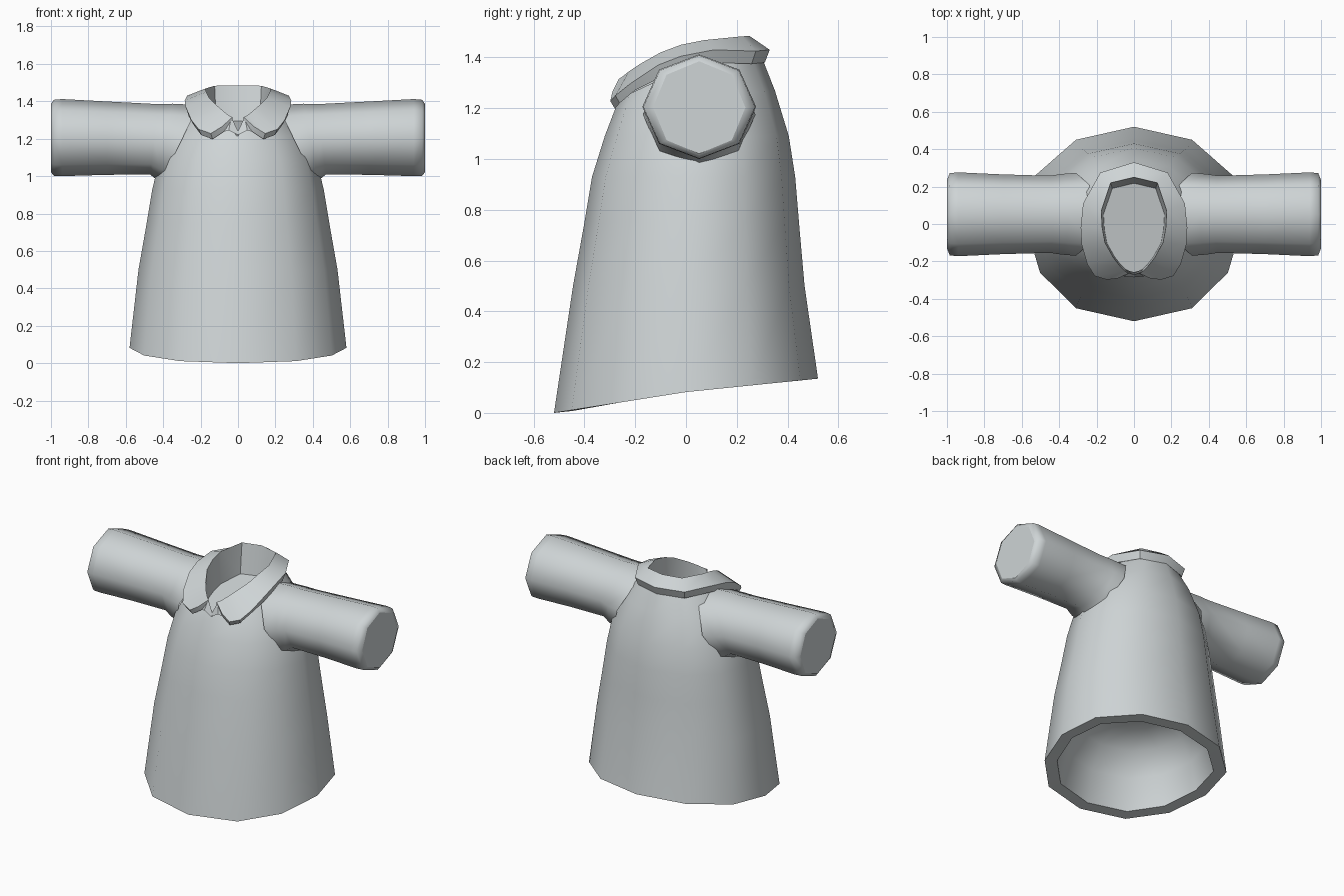
import bpy, bmesh, math

if "Cube" in bpy.data.objects:
    bpy.data.objects.remove(bpy.data.objects["Cube"])

cloth = bpy.data.materials.new("pale_grey_cloth")
cloth.diffuse_color = (0.62, 0.66, 0.67, 1)
cloth.use_nodes = True
cloth.node_tree.nodes["Principled BSDF"].inputs["Base Color"].default_value = cloth.diffuse_color


def finish(name, bm, angle):
    bmesh.ops.recalc_face_normals(bm, faces=bm.faces)
    mesh = bpy.data.meshes.new(name)
    bm.to_mesh(mesh)
    bm.free()
    mesh.materials.append(cloth)
    ob = bpy.data.objects.new(name, mesh)
    bpy.context.collection.objects.link(ob)
    bpy.ops.object.select_all(action='DESELECT')
    bpy.context.view_layer.objects.active = ob
    ob.select_set(True)
    bpy.ops.object.shade_smooth_by_angle(angle=math.radians(angle))
    return ob


def loft(bm, rings, closed=True):
    """Skin a list of point rings with quads."""
    loops = [[bm.verts.new(p) for p in r] for r in rings]
    n = len(loops[0])
    for a, b in zip(loops, loops[1:]):
        for i in range(n if closed else n - 1):
            j = (i + 1) % n
            bm.faces.new((a[i], a[j], b[j], b[i]))
    return loops


def body_ring(rx, yf, yb, zf, zs, zb):
    """Twelve-sided ring with separate front, side and back heights."""
    mid, half = (yf + yb) / 2, (yb - yf) / 2
    pts = []
    for k in range(12):
        a = k * math.pi / 6
        c, s = -math.cos(a), math.sin(a)
        if abs(s) < .6:
            s *= 1.07
        elif .3 < c < .6:
            s *= 1.05
        z = zs + (zf - zs) * -c if c < 0 else zs + (zb - zs) * c
        pts.append((rx * s, mid + half * c, z))
    return pts


# Collar half outline from the back centre to the front tip: inner edge, outer edge
stations = [
    ((0, .25, 1.485), (0, .33, 1.43)),
    ((.125, .22, 1.483), (.18, .275, 1.425)),
    ((.175, .07, 1.468), (.272, .11, 1.43)),
    ((.17, -.02, 1.45), (.285, -.02, 1.405)),
    ((.155, -.1, 1.42), (.28, -.11, 1.37)),
    ((.11, -.18, 1.375), (.25, -.215, 1.30)),
    ((.075, -.225, 1.345), (.21, -.278, 1.25)),
    ((.05, -.25, 1.325), (.145, -.298, 1.228)),
    ((.03, -.265, 1.315), (.085, -.29, 1.265)),
]


def mirrored(points):
    return [(-x, y, z) for x, y, z in reversed(points[1:])] + list(points)


inner = mirrored([s[0] for s in stations])
outer = mirrored([s[1] for s in stations])

# Body: domed hem cavity inside, flared wall outside, closed under the collar
bm = bmesh.new()
rings = [
    body_ring(.20, -.18, .20, .44, .45, .47),
    body_ring(.37, -.32, .34, .37, .40, .42),
    body_ring(.455, -.40, .41, .22, .27, .30),
    body_ring(.50, -.445, .445, .008, .087, .127),
    body_ring(.58, -.52, .52, 0, .082, .135),
    body_ring(.532, -.445, .467, .50, .50, .50),
    body_ring(.488, -.40, .445, .75, .75, .75),
    body_ring(.458, -.37, .43, .93, .93, .93),
    body_ring(.42, -.32, .405, 1.09, 1.09, 1.09),
    body_ring(.345, -.278, .35, 1.20, 1.24, 1.27),
    body_ring(.235, -.258, .295, 1.24, 1.37, 1.41),
]
loops = loft(bm, rings)
bm.faces.new(loops[0])
finish("shirt_body", bm, 50)

# Neck lining: wall below the collar edge and the sloping floor inside
bm = bmesh.new()
edge = inner[1:-1] + [(.025, -.262, 1.29), (0, -.275, 1.22), (-.025, -.262, 1.29)]
floor = [(x * .93, y * .92 - .012, 1.25 + .18 * y) for x, y, z in edge]
loops = loft(bm, [edge, floor])
for e in bm.edges:
    e.smooth = True
bm.faces.new(loops[1])
finish("neck_lining", bm, 50)

# Collar: thin sloping flap, open at the front
bm = bmesh.new()
under_out = [(x * .94, y * .94, z - (.05 if y > -.2 else .03)) for x, y, z in outer]
under_in = [(x, y, z - .05) for x, y, z in inner]
loops = loft(bm, [inner, outer, under_out, under_in, inner], closed=False)
for end in (0, -1):
    bm.faces.new([l[end] for l in loops[:4]])
bmesh.ops.remove_doubles(bm, verts=bm.verts, dist=.0005)
finish("collar", bm, 35)

# Collar points: small folds meeting at the front centre
bm = bmesh.new()
for s in (1, -1):
    loft(bm, [[(s * .10, -.24, 1.29), (s * .035, -.26, 1.315), (0, -.27, 1.24)],
              [(s * .10, -.265, 1.23), (s * .05, -.28, 1.245), (0, -.285, 1.22)]],
         closed=False)
finish("collar_points", bm, 20)

# Sleeves: octagonal tubes slanted at the shoulder, with bevelled flat cuffs
profile = [  # x, slant, centre z, radius y, radius z
    (.31, .10, 1.175, .222, .205),
    (.39, .04, 1.182, .215, .205),
    (.45, .02, 1.197, .206, .188),
    (.70, 0, 1.203, .213, .196),
    (.94, 0, 1.206, .224, .206),
    (.985, 0, 1.205, .220, .203),
    (1.0, 0, 1.203, .182, .182),
]
for side, name in ((1, "right_sleeve"), (-1, "left_sleeve")):
    bm = bmesh.new()
    rings = [[(side * (x - sl * math.cos(k * math.pi / 4)),
               .052 + ry * math.sin(k * math.pi / 4),
               cz + rz * math.cos(k * math.pi / 4)) for k in range(8)]
             for x, sl, cz, ry, rz in profile]
    loft(bm, rings)
    cap = bm.faces.new([bm.verts.new(p) for p in rings[-1]])
    finish(name, bm, 62)
    # Keep the separate cuff cap facing outward
    mesh = bpy.data.objects[name].data
    if mesh.polygons[-1].normal.x * side < 0:
        mesh.polygons[-1].flip()
